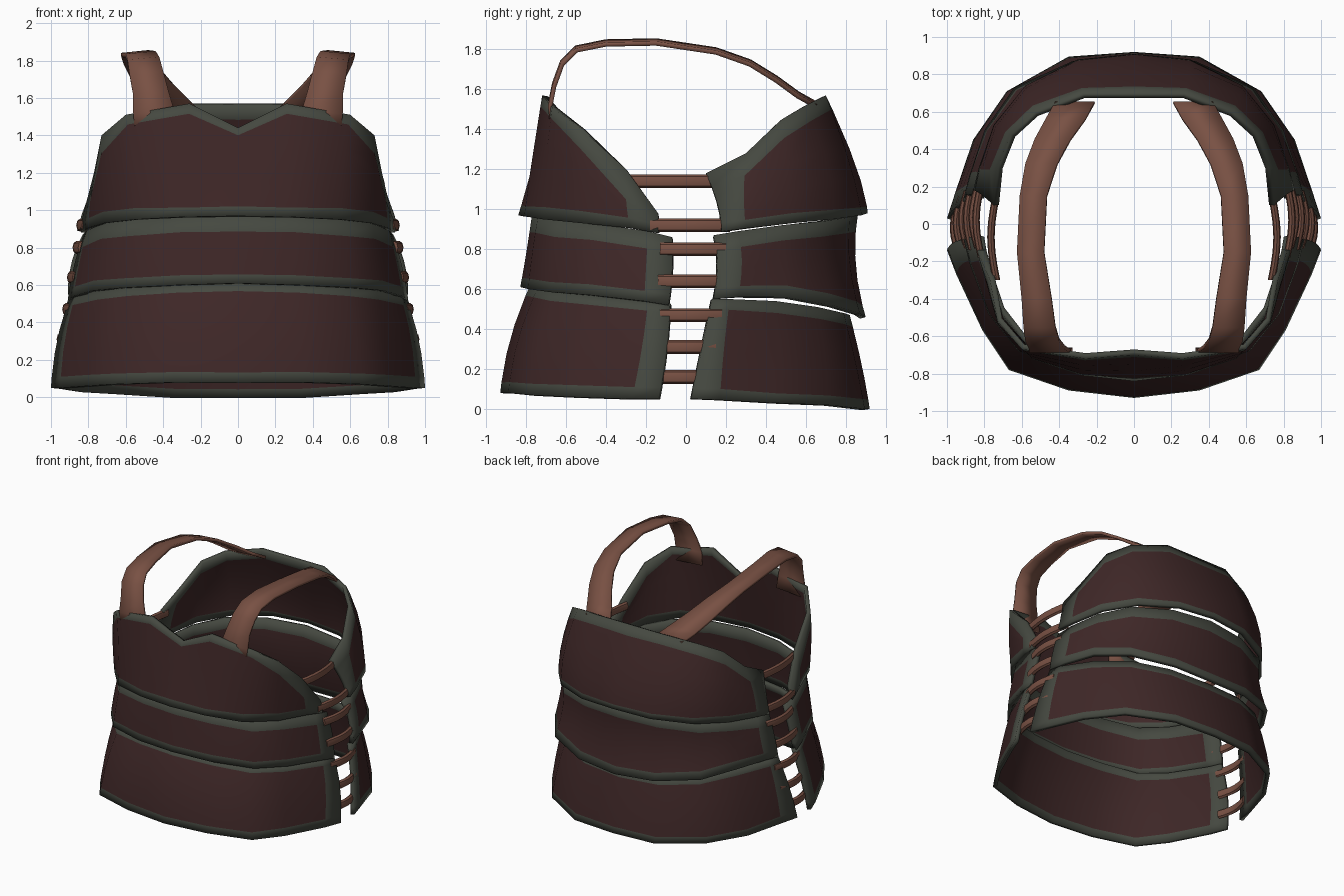
import bpy, bmesh, math
from mathutils import Vector


def material(name, rgb):
    m = bpy.data.materials.new(name)
    m.diffuse_color = (*rgb, 1)
    return m


MAROON = material("maroon leather", (0.048, 0.020, 0.020))
TRIM = material("grey green trim", (0.060, 0.066, 0.052))
BROWN = material("brown strap leather", (0.19, 0.082, 0.057))


def finish(name, bm, mats):
    me = bpy.data.meshes.new(name)
    bm.to_mesh(me)
    bm.free()
    for m in mats:
        me.materials.append(m)
    ob = bpy.data.objects.new(name, me)
    bpy.context.collection.objects.link(ob)
    bpy.ops.object.select_all(action='DESELECT')
    ob.select_set(True)
    bpy.context.view_layer.objects.active = ob
    bpy.ops.object.shade_smooth_by_angle(angle=math.radians(40))
    return ob


def plate(name, half, back=False, low=0.055, high=(0.055,) * 6):
    """Curved plate from half a set of ribs (bottom, middle, top), mirrored in x."""
    ribs = [([Vector(p) for p in r], h) for r, h in zip(half, high)]
    left = [([Vector((-p.x, p.y, p.z)) for p in r], h) for r, h in ribs[:0:-1]]
    ribs = left + ribs
    if back:
        ribs.reverse()
    bm = bmesh.new()
    cols = []
    for (b, m, t), h in ribs:
        length = (m - b).length + (t - m).length
        lo, hi = min(low / length, 0.4), 1 - min(h / length, 0.55)
        if hi < lo + 0.05:
            hi = lo + 0.05
        vs = [0, lo, lo + (hi - lo) / 3, lo + (hi - lo) * 2 / 3, hi, 1]
        cols.append([bm.verts.new(b * (2 * v - 1) * (v - 1) + m * 4 * v * (1 - v)
                                  + t * v * (2 * v - 1)) for v in vs])
    n = len(cols) - 1
    for i in range(n):
        for j in range(5):
            f = bm.faces.new((cols[i][j], cols[i + 1][j], cols[i + 1][j + 1], cols[i][j + 1]))
            # Trim runs around the rim of every plate
            f.material_index = 1 if i in (0, n - 1) or j in (0, 4) else 0
    ob = finish(name, bm, [MAROON, TRIM])
    s = ob.modifiers.new("thickness", 'SOLIDIFY')
    s.thickness, s.offset = 0.03, -1
    return ob


# Front plates, ribs listed from the centre to the side
plate("front_lower_plate", [
    ((0, -.93, .08), (0, -.88, .35), (0, -.78, .62)),
    ((.35, -.89, .08), (.33, -.84, .35), (.32, -.74, .61)),
    ((.67, -.78, .07), (.63, -.74, .34), (.58, -.66, .59)),
    ((.81, -.57, .06), (.78, -.53, .33), (.74, -.48, .57)),
    ((.95, -.27, .05), (.925, -.22, .31), (.87, -.19, .54)),
    ((1.0, -.14, .05), (.968, -.10, .30), (.90, -.08, .53))])
plate("front_middle_plate", [
    ((0, -.83, .61), (0, -.80, .78), (0, -.77, .98)),
    ((.32, -.79, .60), (.31, -.77, .78), (.30, -.74, .97)),
    ((.62, -.68, .585), (.60, -.67, .76), (.58, -.64, .95)),
    ((.78, -.48, .57), (.75, -.48, .75), (.72, -.46, .93)),
    ((.88, -.21, .54), (.85, -.20, .71), (.81, -.19, .89)),
    ((.91, -.09, .52), (.88, -.07, .69), (.83, -.07, .86))], high=(.085,) * 6)
plate("chest_plate", [
    ((0, -.84, .97), (0, -.77, 1.2), (0, -.70, 1.44)),
    ((.28, -.81, .965), (.27, -.77, 1.25), (.26, -.72, 1.57)),
    ((.55, -.72, .95), (.56, -.70, 1.25), (.60, -.67, 1.51)),
    ((.72, -.52, .93), (.73, -.53, 1.18), (.73, -.52, 1.40)),
    ((.80, -.28, .905), (.79, -.30, 1.05), (.77, -.30, 1.20)),
    ((.84, -.14, .88), (.84, -.14, .93), (.82, -.14, .98))],
    high=(.04, .05, .06, .11, .15, .05))

# Back plates
plate("back_lower_plate", [
    ((0, .92, 0), (0, .88, .22), (0, .82, .47)),
    ((.35, .895, 0), (.34, .85, .23), (.32, .79, .48)),
    ((.68, .71, .02), (.64, .70, .25), (.58, .66, .51)),
    ((.86, .45, .03), (.81, .46, .27), (.75, .45, .54)),
    ((.955, .17, .045), (.925, .19, .30), (.88, .22, .55)),
    ((1.0, .03, .05), (.965, .08, .30), (.90, .13, .55))], back=True)
plate("back_middle_plate", [
    ((0, .90, .46), (0, .85, .72), (0, .86, .97)),
    ((.33, .87, .48), (.32, .82, .73), (.32, .82, .96)),
    ((.64, .73, .52), (.60, .69, .74), (.60, .69, .94)),
    ((.80, .50, .56), (.76, .49, .75), (.74, .48, .92)),
    ((.88, .26, .56), (.85, .28, .73), (.81, .26, .89)),
    ((.91, .14, .55), (.89, .16, .72), (.83, .14, .87))], back=True, high=(.085,) * 6)
plate("upper_back_plate", [
    ((0, .91, .98), (0, .85, 1.22), (0, .70, 1.57)),
    ((.30, .88, .97), (.30, .82, 1.23), (.27, .70, 1.57)),
    ((.58, .74, .95), (.57, .71, 1.22), (.53, .60, 1.52)),
    ((.75, .53, .93), (.73, .51, 1.18), (.66, .48, 1.45)),
    ((.83, .30, .905), (.80, .29, 1.07), (.73, .30, 1.28)),
    ((.86, .18, .89), (.82, .16, 1.02), (.75, .10, 1.18))],
    back=True, high=(.06, .06, .07, .09, .10, .06))


# Shoulder straps: y, z, inner x, outer x along the ribbon
STRAP = [(-.67, 1.42, .33, .55), (-.68, 1.52, .34, .56), (-.66, 1.62, .37, .56),
         (-.62, 1.73, .40, .58), (-.55, 1.80, .42, .59), (-.40, 1.83, .44, .60),
         (-.15, 1.835, .48, .625), (.15, 1.79, .465, .61), (.32, 1.73, .41, .58),
         (.45, 1.65, .34, .53), (.56, 1.57, .26, .47), (.65, 1.52, .21, .42)]
for name, side in (("left_shoulder_strap", -1), ("right_shoulder_strap", 1)):
    bm = bmesh.new()
    rows = [[bm.verts.new((side * x, y, z + dz)) for x, dz in ((a, .01), (b, -.005))]
            for y, z, a, b in STRAP]
    for p, q in zip(rows, rows[1:]):
        quad = (p[0], p[1], q[1], q[0])
        bm.faces.new(quad if side > 0 else quad[::-1])
    strap = finish(name, bm, [BROWN])
    mod = strap.modifiers.new("thickness", 'SOLIDIFY')
    mod.thickness, mod.offset = 0.022, 0

# Side laces: x, front y, back y, height
LACES = [(.755, -.30, .16, 1.14), (.835, -.18, .22, .92), (.855, -.13, .20, .80),
         (.885, -.14, .20, .64), (.91, -.13, .18, .47), (.94, -.14, .15, .31),
         (.955, -.16, .12, .16)]
for side, label in ((-1, "left"), (1, "right")):
    for k, (x, y0, y1, z) in enumerate(LACES):
        bm = bmesh.new()
        rings = []
        for s in range(7):
            t = s / 6
            cx = x + 0.03 * math.sin(math.pi * t) - 0.02
            rings.append([bm.verts.new((side * (cx + .02 * math.cos(a)),
                                        y0 + (y1 - y0) * t, z + .034 * math.sin(a)))
                          for a in (math.tau * i / 8 for i in range(8))])
        for p, q in zip(rings, rings[1:]):
            for i in range(8):
                bm.faces.new((p[i], p[(i + 1) % 8], q[(i + 1) % 8], q[i]))
        bm.faces.new(rings[0])
        bm.faces.new(rings[-1])
        bmesh.ops.recalc_face_normals(bm, faces=bm.faces[:])
        finish(f"{label}_side_lace_{k + 1}", bm, [BROWN])
